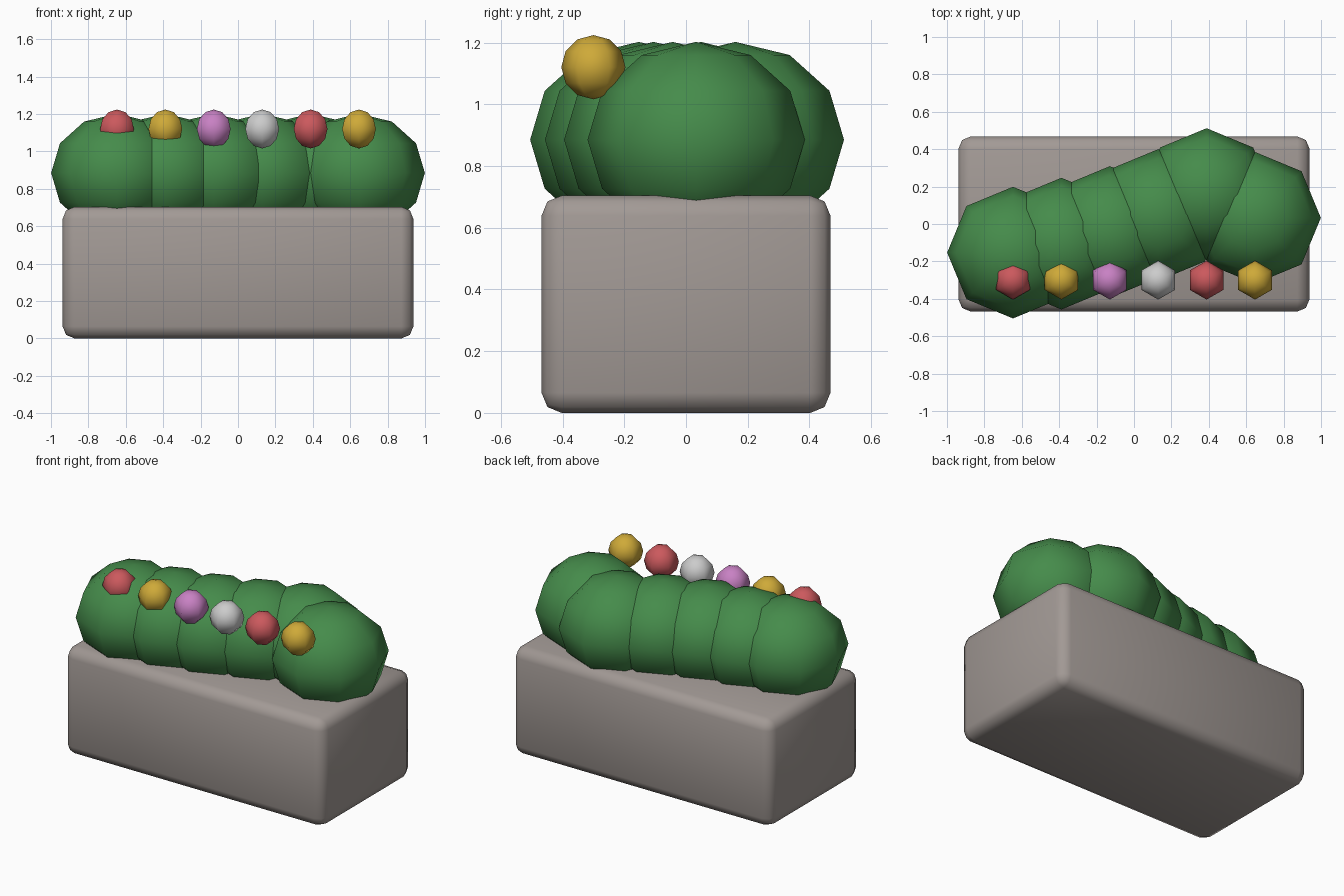
import bpy

if "Cube" in bpy.data.objects:
    bpy.data.objects.remove(bpy.data.objects["Cube"])


def material(name, rgb):
    m = bpy.data.materials.new(name)
    m.diffuse_color = (*rgb, 1)
    m.use_nodes = True
    m.node_tree.nodes["Principled BSDF"].inputs["Base Color"].default_value = m.diffuse_color
    return m


def ball(name, loc, radii, segments, rings, mat):
    bpy.ops.mesh.primitive_uv_sphere_add(segments=segments, ring_count=rings, radius=1, location=loc)
    ob = bpy.context.object
    ob.name = name
    ob.scale = radii
    bpy.ops.object.transform_apply(location=False, rotation=False, scale=True)
    bpy.ops.object.shade_smooth()
    ob.data.materials.append(mat)
    return ob


stone = material("stone", (0.36, 0.32, 0.30))
leaf = material("leaf", (0.06, 0.26, 0.07))
red = material("red_petal", (0.60, 0.10, 0.11))
yellow = material("yellow_petal", (0.62, 0.40, 0.04))
pink = material("pink_petal", (0.58, 0.22, 0.55))
white = material("white_petal", (0.62, 0.62, 0.62))

# Planter box with rounded edges
bpy.ops.mesh.primitive_cube_add(size=1, location=(0, 0, 0.352))
box = bpy.context.object
box.name = "planter_box"
box.scale = (1.876, 0.936, 0.704)
bpy.ops.object.transform_apply(location=False, rotation=False, scale=True)
bevel = box.modifiers.new("rounded_edges", 'BEVEL')
bevel.width = 0.065
bevel.segments = 2
bpy.ops.object.modifier_apply(modifier=bevel.name)
bpy.ops.object.shade_smooth_by_angle(angle=0.85)
box.data.materials.append(stone)

# Row of bushes, each with a flower in front
bush_y = [-0.153, -0.105, -0.043, 0.048, 0.16, 0.033]
petals = [red, yellow, pink, white, red, yellow]
for i, (y, petal) in enumerate(zip(bush_y, petals)):
    x = -0.647 + i * 0.2588
    ball(f"bush_{i + 1}", (x, y, 0.885), (0.352, 0.352, 0.317), 8, 6, leaf)
    ball(f"flower_{i + 1}", (x, -0.3, 1.12), (0.104, 0.104, 0.104), 6, 6, petal)
